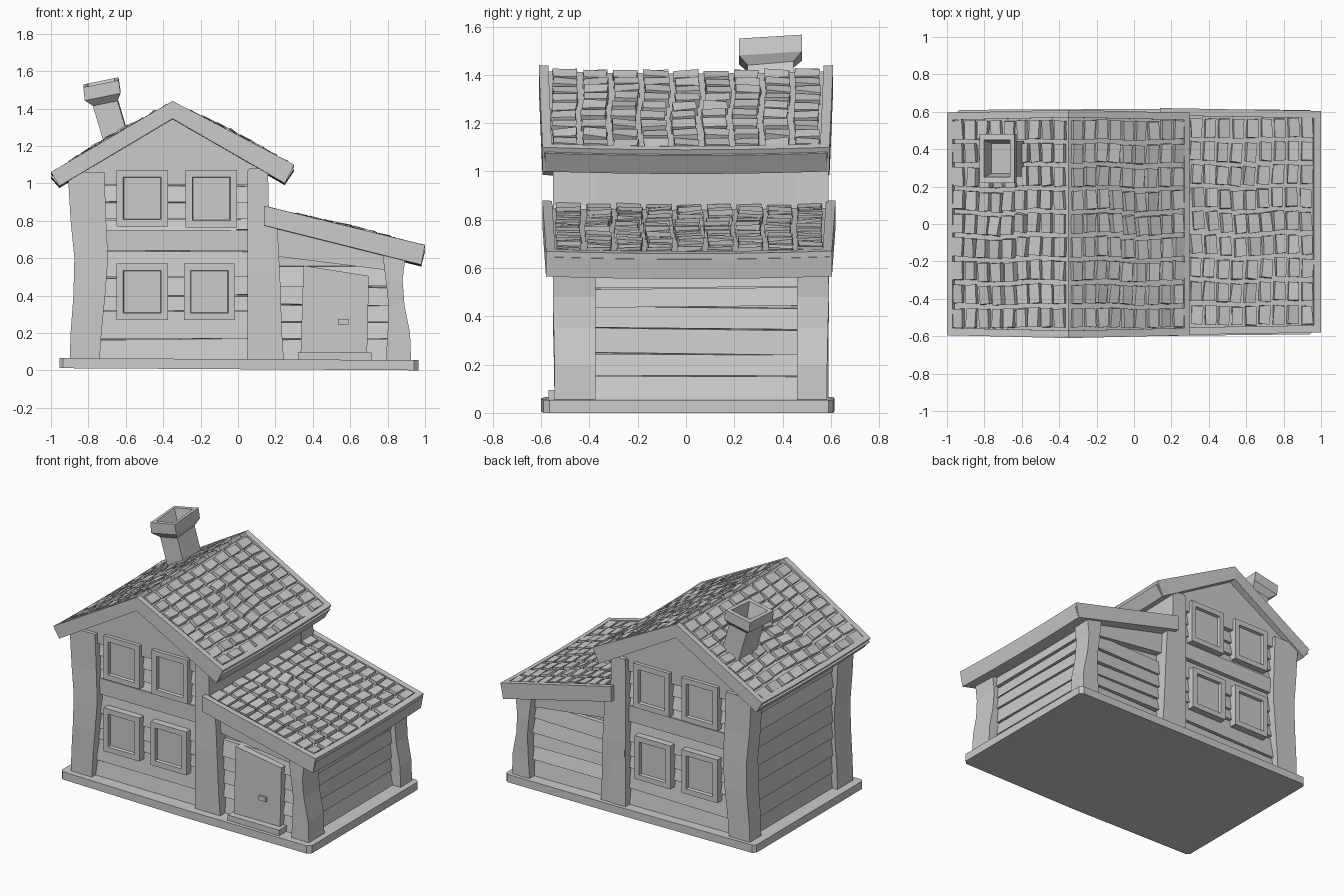
import bpy, bmesh, math, random
from mathutils import Matrix, Vector

random.seed(7)
if "Cube" in bpy.data.objects:
    bpy.data.objects.remove(bpy.data.objects["Cube"])

grey = bpy.data.materials.new("plain grey")
grey.use_nodes = True
GREY = (0.6, 0.6, 0.6, 1)
grey.diffuse_color = GREY
grey.node_tree.nodes["Principled BSDF"].inputs["Base Color"].default_value = GREY

YC = 0.02        # middle of the house, front to back


def finish(name, bm):
    bmesh.ops.recalc_face_normals(bm, faces=bm.faces)
    me = bpy.data.meshes.new(name)
    bm.to_mesh(me)
    bm.free()
    me.materials.append(grey)
    ob = bpy.data.objects.new(name, me)
    bpy.context.collection.objects.link(ob)


def loft(name, rings):
    """Skin a list of equal-sized point rings and cap both ends."""
    bm = bmesh.new()
    rows = [[bm.verts.new(p) for p in r] for r in rings]
    n = len(rows[0])
    for r, s in zip(rows, rows[1:]):
        for i in range(n):
            j = (i + 1) % n
            bm.faces.new((r[i], r[j], s[j], s[i]))
    bm.faces.new(rows[0])
    bm.faces.new(rows[-1])
    finish(name, bm)


def slab(name, outline, y0, y1):
    """Extrude an x-z outline along y."""
    loft(name, [[(x, y, z) for x, z in outline] for y in (y0, y1)])


def box(name, x0, x1, y0, y1, z0, z1):
    slab(name, [(x0, z0), (x1, z0), (x1, z1), (x0, z1)], y0, y1)


def post(name, side, inner, sections):
    """Wavy corner post from (z, x0, x1, outer depth) sections."""
    rings = []
    for z, x0, x1, d in sections:
        ya, yb = YC + side * inner, YC + side * d
        rings.append([(x0, ya, z), (x1, ya, z), (x1, yb, z), (x0, yb, z)])
    loft(name, rings)


def planks(name, axis, a, b, face, out, heights):
    """Overlapping boards; axis is the run direction, out the facing sign."""
    for i, (z0, z1) in enumerate(zip(heights, heights[1:])):
        tilt = random.uniform(-0.006, 0.006)
        lip = random.uniform(0.01, 0.022)
        rings = []
        for t, dz in ((a, tilt), (b, -tilt)):
            prof = [(face - out * 0.05, z0), (face + out * lip, z0 + dz),
                    (face, z1 + dz - 0.004), (face - out * 0.05, z1)]
            rings.append([(t, p, z) if axis == "x" else (p, t, z) for p, z in prof])
        loft(f"{name}_{i + 1}", rings)


# Foundation plate, slightly tilted, with clipped corners
plan = [(-0.955, -0.565), (-0.935, -0.585), (0, -0.6), (0.94, -0.59), (0.965, -0.565),
        (0.965, 0.59), (0.94, 0.61), (0, 0.615), (-0.935, 0.61), (-0.955, 0.59)]
loft("foundation", [[(x, y, z - 0.006 * x) for x, y in plan] for z in (0.006, 0.06)])

# Solid cores of the two building parts
slab("main_core", [(-0.83, 0.04), (0.12, 0.04), (0.12, 1.1), (-0.35, 1.36), (-0.83, 1.08)],
     YC - 0.5, YC + 0.5)
slab("annex_core", [(0.1, 0.04), (0.83, 0.04), (0.83, 0.63), (0.1, 0.8)], YC - 0.47, YC + 0.47)
box("main_right_wall", 0.05, 0.16, YC - 0.565, YC + 0.57, 0.05, 1.07)

# Boards on the long sides
planks("left_board", "y", -0.4, 0.48, -0.85, -1,
       [0.05, 0.17, 0.29, 0.42, 0.53, 0.65, 0.77, 0.88, 1.07])
planks("right_board", "y", -0.4, 0.48, 0.845, 1, [0.05, 0.155, 0.245, 0.35, 0.44, 0.52, 0.65])

for side, end, inner in ((-1, "front", 0.395), (1, "back", 0.44)):
    y = lambda d: YC + side * d

    # Gable, middle beam and boards
    slab(f"{end}_gable", [(-0.8, 0.99), (0.12, 0.99), (0.15, 1.08), (-0.35, 1.37), (-0.88, 1.06)],
         y(0.45), y(0.54))
    box(f"{end}_beam", -0.75, 0.08, y(0.45), y(0.535), 0.64, 0.75)
    planks(f"{end}_board", "x", -0.76, 0.08, y(0.51), side,
           [0.05, 0.17, 0.32, 0.4, 0.5, 0.64])
    planks(f"{end}_upper_board", "x", -0.76, 0.08, y(0.51), side, [0.75, 0.81, 0.9, 0.99])
    planks(f"{end}_annex_board", "x", 0.2, 0.82, y(0.495), side,
           [0.05, 0.17, 0.26, 0.35, 0.45, 0.56])
    slab(f"{end}_annex_beam", [(0.2, 0.61), (0.84, 0.53), (0.84, 0.66), (0.2, 0.8)],
         y(0.4), y(0.52))

    # Posts
    post(f"{end}_left_post", side, inner, [
        (0.05, -0.9, -0.74, 0.565), (0.2, -0.895, -0.73, 0.567), (0.4, -0.88, -0.71, 0.572),
        (0.6, -0.875, -0.695, 0.57), (0.8, -0.895, -0.705, 0.565), (1.06, -0.91, -0.715, 0.565)])
    post(f"{end}_middle_post", side, inner, [
        (0.05, 0.06, 0.245, 0.565), (0.2, 0.06, 0.235, 0.567), (0.5, 0.055, 0.225, 0.572),
        (0.78, 0.055, 0.21, 0.57), (0.86, 0.055, 0.165, 0.57), (1.08, 0.06, 0.16, 0.57)])
    post(f"{end}_right_post", side, inner, [
        (0.05, 0.79, 0.925, 0.565), (0.2, 0.80, 0.92, 0.565), (0.35, 0.805, 0.89, 0.568),
        (0.48, 0.79, 0.88, 0.572), (0.65, 0.77, 0.9, 0.57)])

    # Windows: flat frames around recessed panes
    for k, (x0, x1, z0, z1) in enumerate([(-0.65, -0.375, 0.77, 1.07), (-0.28, -0.005, 0.765, 1.07),
                                          (-0.65, -0.375, 0.27, 0.57), (-0.29, -0.015, 0.27, 0.57)]):
        rings = []
        for inset, d in ((0, 0.48), (0, 0.565), (0.036, 0.565), (0.04, 0.545)):
            a, b, c, e = x0 + inset, x1 - inset, z0 + inset, z1 - inset
            rings.append([(a, y(d), c), (b, y(d), c), (b, y(d), e), (a, y(d), e)])
        loft(f"{end}_window_{k + 1}", rings)

# Door, handle and step
slab("door", [(0.335, 0.09), (0.69, 0.09), (0.7, 0.505), (0.35, 0.56)], -0.45, -0.525)
box("door_handle", 0.535, 0.59, -0.54, -0.52, 0.245, 0.275)
box("door_step", 0.32, 0.715, -0.57, -0.45, 0.05, 0.095)


def sag(y):
    return 0.01 * ((y / 0.6) ** 2 - 1)


def bar(name, prof, y0, y1):
    """Beam along y with a slight sag; prof holds (point, length factor)."""
    steps = 8
    ys = [y0 + (y1 - y0) * i / steps for i in range(steps + 1)]
    loft(name, [[(p.x, t * k, p.y + sag(t)) for p, k in prof] for t in ys])


def roof(name, top, eave, under_top, under_eave, y0, y1, cols):
    top, eave, ut, ue = (Vector(p) for p in (top, eave, under_top, under_eave))
    drop = Vector((0, -0.024))
    tuck = 0.975     # the eaves are a little shorter than the ridge
    bar(f"{name}_deck", [(top + drop, 1), (eave + drop, tuck), (ue, tuck), (ut, 1)],
        y0 + 0.01, y1 - 0.01)
    for side, a, b in (("front", y0, y0 + 0.04), ("back", y1 - 0.04, y1)):
        bar(f"{name}_{side}_rim", [(top, 1), (eave, tuck), (ue, tuck), (ut, 1)], a, b)
    bar(f"{name}_eave_rim", [(top.lerp(eave, 0.955), tuck), (eave, tuck), (ue, tuck),
                             (ut.lerp(ue, 0.955), tuck)], y0, y1)

    # Crooked tiles in straight courses, wandering a little mid-roof
    bm = bmesh.new()
    slope = eave - top
    angle = math.atan2(-slope.y, slope.x)
    rows = 9
    pitch = (y1 - y0 - 0.09) / rows
    step = 0.94 / cols
    for i in range(cols):
        for j in range(rows):
            u = 0.012 + step * (i + 0.5)
            ty = y0 + 0.045 + pitch * (j + 0.5)
            belly = math.sin(math.pi * u) * math.cos(ty * 2.5)
            du = 0.02 * belly * math.sin(ty * 9 + i * 0.4)
            p = top + slope * (u + du)
            loc = Vector((p.x, ty + 0.012 * belly * math.sin(i * 0.9),
                          p.y - 0.024 + sag(ty) + 0.022 * belly))
            mat = (Matrix.Translation(loc)
                   @ Matrix.Rotation(angle + random.uniform(-0.1, 0.1), 4, "Y")
                   @ Matrix.Rotation(random.uniform(-0.06, 0.06), 4, "X")
                   @ Matrix.Rotation(random.uniform(-0.03, 0.03) + 0.12 * belly * math.cos(ty * 9),
                                     4, "Z")
                   @ Matrix.Diagonal((slope.length * step * 0.76, pitch * 0.8, 0.038, 1)))
            made = bmesh.ops.create_cube(bm, size=1, matrix=mat)
            for v in made["verts"]:
                v.co += Vector(random.uniform(-0.004, 0.004) for _ in range(3))
    finish(f"{name}_tiles", bm)


ridge, under = (-0.35, 1.44), (-0.35, 1.345)
roof("main_left_roof", ridge, (-1.0, 1.06), under, (-0.955, 0.985), -0.61, 0.61, 9)
roof("main_right_roof", ridge, (0.3, 1.1), under, (0.25, 1.0), -0.61, 0.61, 9)
roof("annex_roof", (0.14, 0.88), (1.0, 0.67), (0.14, 0.775), (0.98, 0.565), -0.595, 0.62, 11)

# Leaning chimney with a flared, open cap
rings = []
for cx, cz, hx, hy in [(-0.64, 1.2, 0.066, 0.095), (-0.71, 1.435, 0.066, 0.095),
                       (-0.724, 1.47, 0.096, 0.13), (-0.733, 1.54, 0.094, 0.13),
                       (-0.733, 1.54, 0.07, 0.1), (-0.71, 1.44, 0.052, 0.08)]:
    rings.append([(cx + sx * hx, 0.35 + sy * hy, cz + sx * hx * 0.2 + sy * 0.008)
                  for sx, sy in ((-1, -1), (1, -1), (1, 1), (-1, 1))])
loft("chimney", rings)
